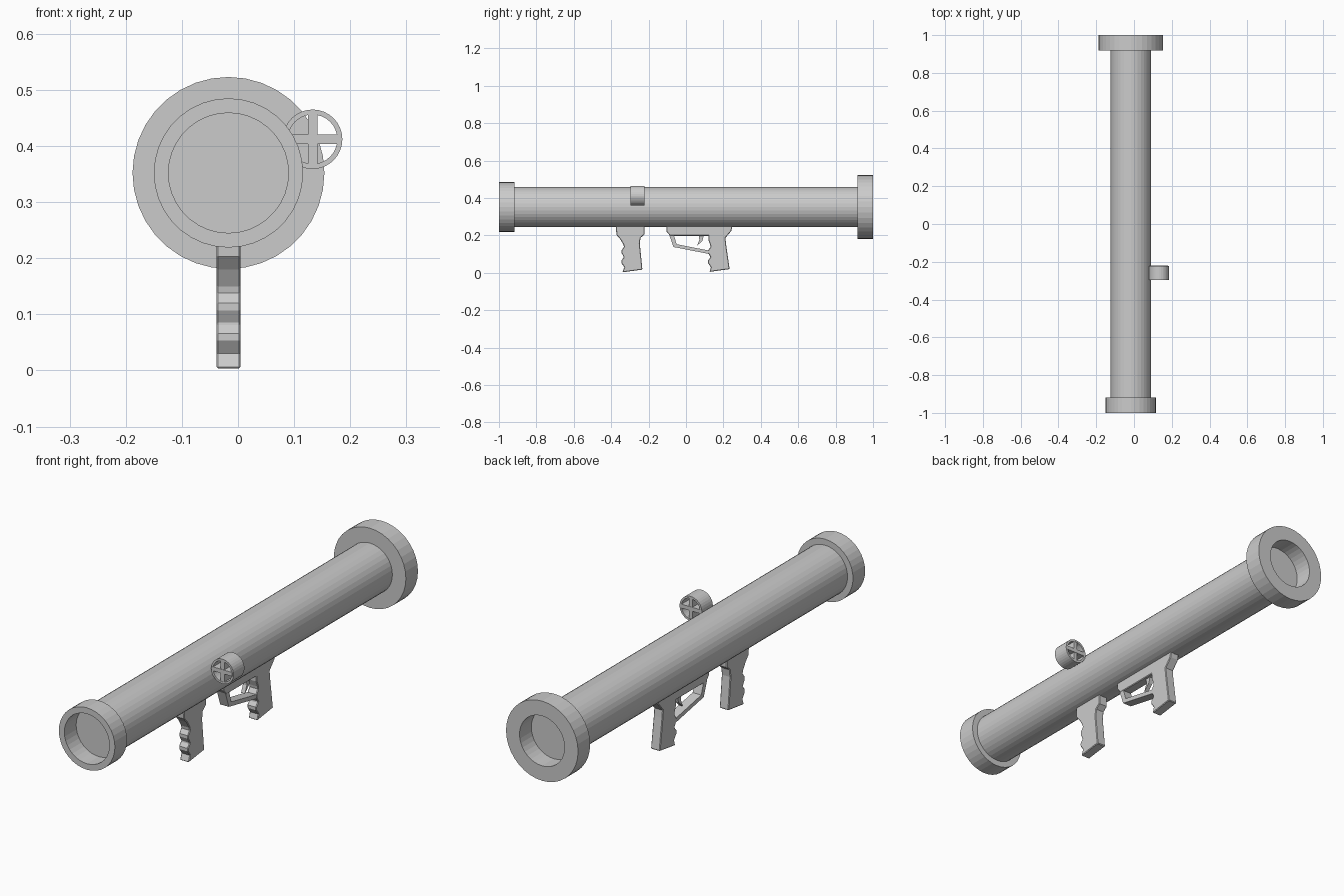
import bpy
import math
from mathutils import Vector

if "Cube" in bpy.data.objects:
    bpy.data.objects.remove(bpy.data.objects["Cube"], do_unlink=True)

AXIS_X, AXIS_Z = -0.017, 0.352

grey = bpy.data.materials.new("plain_grey")
grey.use_nodes = True
colour = (0.6, 0.6, 0.6, 1)
grey.diffuse_color = colour
grey.node_tree.nodes["Principled BSDF"].inputs["Base Color"].default_value = colour


def make(name, verts, faces):
    mesh = bpy.data.meshes.new(name)
    mesh.from_pydata(verts, [], faces)
    mesh.materials.append(grey)
    mesh.update()
    obj = bpy.data.objects.new(name, mesh)
    bpy.context.collection.objects.link(obj)
    return obj


def circle(radius, y, cx, cz, sides):
    return [(cx + radius * math.sin(math.tau * i / sides), y,
             cz + radius * math.cos(math.tau * i / sides)) for i in range(sides)]


def tube(name, outer, y0, y1, inner=None, cx=AXIS_X, cz=AXIS_Z, sides=36):
    """Cylinder along y, or a ring when an inner radius is given."""
    loops = [(outer, y0), (outer, y1)]
    if inner:
        loops += [(inner, y1), (inner, y0)]
    verts = [v for r, y in loops for v in circle(r, y, cx, cz, sides)]
    count = len(loops)
    faces = []
    for k in range(count if inner else 1):
        a, b = k * sides, (k + 1) % count * sides
        for i in range(sides):
            j = (i + 1) % sides
            faces.append((a + i, b + i, b + j, a + j))
    if not inner:
        faces.append(tuple(range(sides)))
        faces.append(tuple(reversed(range(sides, 2 * sides))))
    # Outward winding
    faces = [tuple(reversed(f)) for f in faces]
    return make(name, verts, faces)


def plate(name, outline, half_width, bevel=0.0):
    """Side outline (y, z), given clockwise, extruded across x."""
    n = len(outline)
    verts = [(AXIS_X + s * half_width, y, z) for s in (-1, 1) for y, z in outline]
    faces = [tuple(range(n)), tuple(reversed(range(n, 2 * n)))]
    faces += [(i, i + n, (i + 1) % n + n, (i + 1) % n) for i in range(n)]
    obj = make(name, verts, faces)
    if bevel:
        mod = obj.modifiers.new("edge_bevel", "BEVEL")
        mod.width = bevel
        mod.segments = 1
        mod.limit_method = "ANGLE"
        mod.angle_limit = math.radians(60)
    return obj


def box(name, centre, size):
    c = Vector(centre)
    verts = [c + Vector((x * size[0], y * size[1], z * size[2])) / 2
             for x in (-1, 1) for y in (-1, 1) for z in (-1, 1)]
    return make(name, verts, [(0, 1, 3, 2), (4, 6, 7, 5), (0, 4, 5, 1),
                              (2, 3, 7, 6), (0, 2, 6, 4), (1, 5, 7, 3)])


# Barrel with a recessed collar at each end
tube("barrel", 0.107, -0.92, 0.92)
tube("muzzle_collar", 0.133, -1, -0.918, 0.107)
tube("rear_collar", 0.171, 0.918, 1, 0.107)

# Ring sight with crosshair
SX, SZ, SY = 0.133, 0.412, -0.259
tube("sight_ring", 0.053, -0.296, -0.222, 0.044, SX, SZ, 32)
box("sight_bar_upright", (SX, SY, SZ), (0.017, 0.072, 0.094))
box("sight_bar_level", (SX, SY, SZ), (0.094, 0.076, 0.017))

# Finger grooves shared by both grips, as offsets from the front line, bottom up
grooves = [(0.008, 0.03), (-0.008, 0.053), (-0.008, 0.066), (0.006, 0.083),
           (-0.007, 0.107), (-0.007, 0.120), (0.006, 0.138), (0.004, 0.150)]

front_grip = [(-0.375, 0.255), (-0.222, 0.255), (-0.222, 0.205), (-0.243, 0.187),
              (-0.247, 0.155), (-0.233, 0.017), (-0.340, 0.003)]
front_grip += [(-0.338 + d, z) for d, z in grooves]
front_grip += [(-0.352, 0.180), (-0.372, 0.203)]
plate("front_grip", front_grip, 0.0215, 0.003)

trigger_grip = [(-0.104, 0.255), (0.249, 0.255), (0.243, 0.225), (0.211, 0.187),
                (0.214, 0.155), (0.233, 0.020), (0.126, 0.005)]
trigger_grip += [(0.125 + d, z) for d, z in grooves]
trigger_grip += [(0.120, 0.175), (0.120, 0.198), (-0.085, 0.198), (-0.104, 0.220)]
plate("trigger_grip", trigger_grip, 0.0215, 0.003)

# Trigger guard and trigger
plate("trigger_guard", [(-0.090, 0.204), (-0.066, 0.204), (-0.050, 0.153),
                        (0.128, 0.118), (0.128, 0.100), (-0.067, 0.138)], 0.0205)
plate("trigger", [(0.070, 0.205), (0.096, 0.205), (0.088, 0.172), (0.058, 0.143),
                  (0.071, 0.175)], 0.009)
